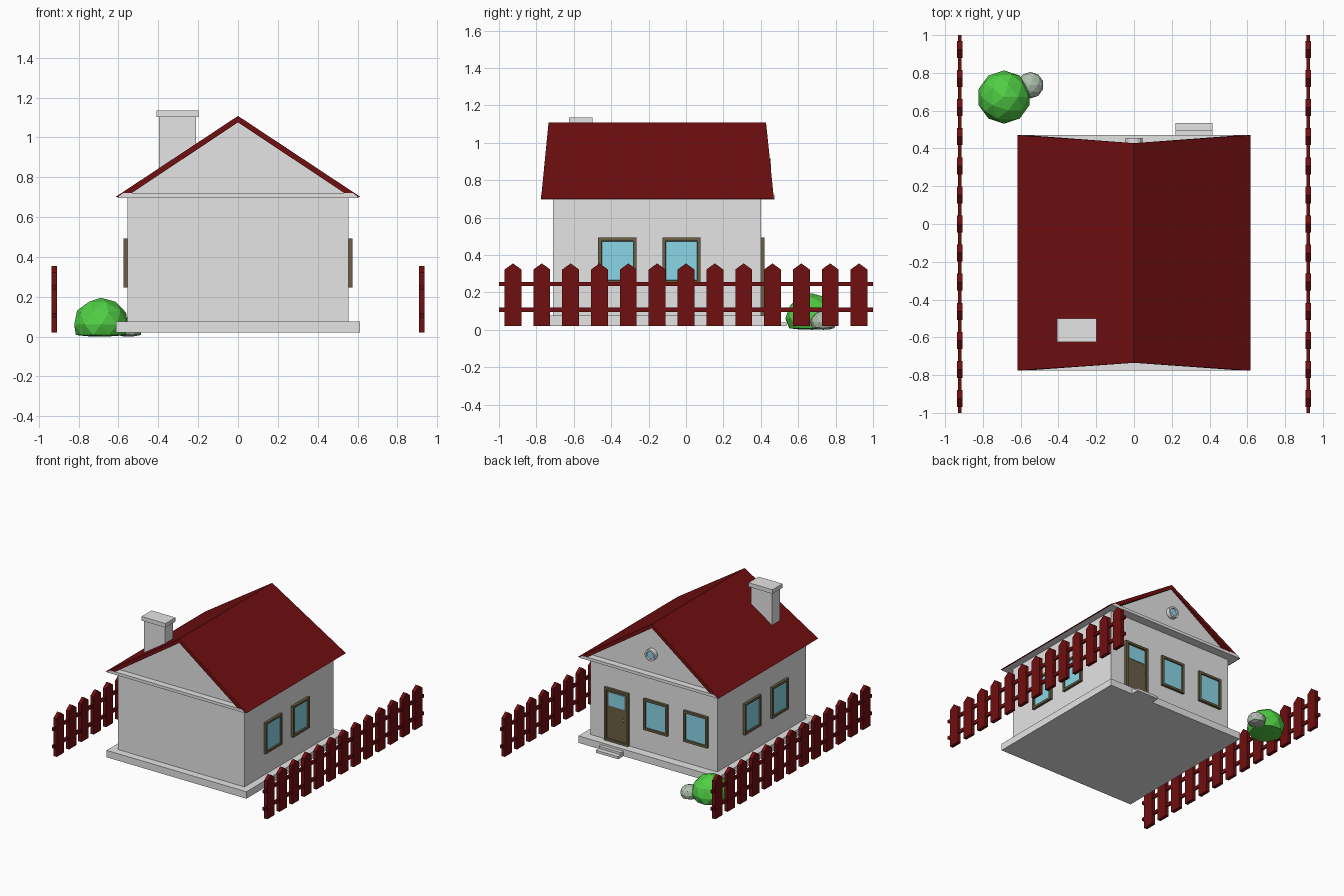
import bpy, bmesh, math
from mathutils import Vector, Matrix

if "Cube" in bpy.data.objects:
    bpy.data.objects.remove(bpy.data.objects["Cube"])


def material(name, rgb):
    m = bpy.data.materials.new(name)
    m.diffuse_color = (*rgb, 1)
    m.use_nodes = True
    m.node_tree.nodes["Principled BSDF"].inputs["Base Color"].default_value = m.diffuse_color
    return m


RED = material("dark red", (0.16, 0.0045, 0.005))
GREY = material("light grey", (0.78, 0.78, 0.78))
BROWN = material("frame brown", (0.15, 0.115, 0.06))
GLASS = material("glass blue", (0.25, 0.68, 0.80))
GREEN = material("bush green", (0.08, 0.62, 0.06))
STONE = material("stone green grey", (0.42, 0.52, 0.42))


def finish(bm, name, *mats):
    bmesh.ops.recalc_face_normals(bm, faces=bm.faces)
    me = bpy.data.meshes.new(name)
    bm.to_mesh(me)
    bm.free()
    for m in mats:
        me.materials.append(m)
    ob = bpy.data.objects.new(name, me)
    bpy.context.collection.objects.link(ob)
    return ob


def add_box(bm, x0, x1, y0, y1, z0, z1):
    mat = Matrix.Translation(((x0 + x1) / 2, (y0 + y1) / 2, (z0 + z1) / 2))
    mat = mat @ Matrix.Diagonal((x1 - x0, y1 - y0, z1 - z0, 1))
    return bmesh.ops.create_cube(bm, size=1, matrix=mat)["verts"]


def box(name, mat, *dims):
    bm = bmesh.new()
    add_box(bm, *dims)
    return finish(bm, name, mat)


def add_prism(bm, loop_a, loop_b):
    a = [bm.verts.new(p) for p in loop_a]
    b = [bm.verts.new(p) for p in loop_b]
    bm.faces.new(a)
    bm.faces.new(b)
    n = len(a)
    for i in range(n):
        bm.faces.new((a[i], a[(i + 1) % n], b[(i + 1) % n], b[i]))


def prism_y(name, mat, profile, y0, y1):
    bm = bmesh.new()
    add_prism(bm, [(x, y0, z) for x, z in profile], [(x, y1, z) for x, z in profile])
    return finish(bm, name, mat)


# House body
box("foundation_slab", GREY, -0.613, 0.613, -0.77, 0.47, 0.02, 0.075)
box("walls", GREY, -0.555, 0.555, -0.711, 0.401, 0.07, 0.70)
box("upper_step", GREY, 0.22, 0.415, 0.46, 0.498, 0.02, 0.058)
box("lower_step", GREY, 0.22, 0.415, 0.46, 0.536, 0.02, 0.04)
prism_y("cornice", GREY, [(-0.607, 0.697), (0.607, 0.697), (0.578, 0.72), (-0.578, 0.72)], -0.776, 0.472)
prism_y("gable", GREY, [(-0.57, 0.71), (0.57, 0.71), (0, 1.08)], -0.725, 0.42)


# Roof, with its ridge shorter than its eaves
def roof_end(eave_y, ridge_y):
    return [(-0.617, eave_y, 0.70), (0, ridge_y, 1.108), (0.617, eave_y, 0.70),
            (0.565, eave_y, 0.70), (0, ridge_y, 1.076), (-0.565, eave_y, 0.70)]


bm = bmesh.new()
add_prism(bm, roof_end(-0.775, -0.735), roof_end(0.47, 0.428))
finish(bm, "roof", RED)

# Chimney
box("chimney_shaft", GREY, -0.396, -0.212, -0.613, -0.512, 0.78, 1.11)
box("chimney_cap", GREY, -0.408, -0.198, -0.625, -0.50, 1.103, 1.135)


# Windows and door: frame plate with a sunk pane, drawn in the xz plane facing +y
def opening(name, centre, angle, w, z0, z1, depth=0.02):
    bm = bmesh.new()
    add_box(bm, -w / 2, w / 2, -0.005, depth, z0, z1)
    front = max(bm.faces, key=lambda f: f.calc_center_median().y)
    bmesh.ops.inset_region(bm, faces=[front], thickness=0.025)
    bmesh.ops.inset_region(bm, faces=[front], thickness=0.003, depth=-0.01)
    front.material_index = 1
    ob = finish(bm, name, BROWN, GLASS)
    ob.data.transform(Matrix.Translation(centre) @ Matrix.Rotation(angle, 4, 'Z'))
    return ob


for side, s in (("right", 1), ("left", -1)):
    for i, y in enumerate((-0.367, -0.024)):
        opening(f"{side}_window_{i + 1}", (s * 0.555, y, 0), -s * math.pi / 2, 0.205, 0.247, 0.493)
for i, x in enumerate((-0.023, -0.374)):
    opening(f"back_window_{i + 1}", (x, 0.401, 0), 0, 0.208, 0.247, 0.493)

bm = bmesh.new()
add_box(bm, 0.215, 0.425, 0.396, 0.421, 0.075, 0.493)
front = max(bm.faces, key=lambda f: f.calc_center_median().y)
bmesh.ops.inset_region(bm, faces=[front], thickness=0.025)
bmesh.ops.inset_region(bm, faces=[front], thickness=0.002, depth=-0.01)
finish(bm, "door", BROWN)
box("door_pane", GLASS, 0.25, 0.39, 0.405, 0.415, 0.355, 0.462)
bm = bmesh.new()
bmesh.ops.create_icosphere(bm, subdivisions=1, radius=0.01, matrix=Matrix.Translation((0.257, 0.42, 0.27)))
finish(bm, "door_knob", GREY)

# Round gable window
bm = bmesh.new()
bmesh.ops.create_cone(bm, cap_ends=True, segments=16, radius1=0.045, radius2=0.045, depth=0.04,
                      matrix=Matrix.Translation((0, 0.435, 0.87)) @ Matrix.Rotation(-math.pi / 2, 4, 'X'))
front = max(bm.faces, key=lambda f: f.calc_center_median().y)
bmesh.ops.inset_region(bm, faces=[front], thickness=0.013)
bmesh.ops.inset_region(bm, faces=[front], thickness=0.001, depth=-0.012)
front.material_index = 1
finish(bm, "round_window", GREY, GLASS)


# Fences: pointed pickets on two rails
for side, s in (("right", 1), ("left", -1)):
    bm = bmesh.new()
    cx = s * 0.923
    for i in range(13):
        y = -0.925 + i * 1.85 / 12
        prof = [(-0.045, 0.02), (0.045, 0.02), (0.045, 0.322), (0, 0.355), (-0.045, 0.322)]
        add_prism(bm, [(cx - 0.014, y + a, z) for a, z in prof], [(cx + 0.014, y + a, z) for a, z in prof])
    for z0, z1 in ((0.096, 0.119), (0.233, 0.256)):
        add_box(bm, cx - 0.009, cx + 0.009, -1, 1, z0, z1)
    finish(bm, f"{side}_fence", RED)


# Bush and stone: low-poly balls with flattened bottoms
def ball(name, mat, centre, r, height):
    bm = bmesh.new()
    bmesh.ops.create_icosphere(bm, subdivisions=2, radius=1)
    for v in bm.verts:
        z = v.co.z * height + centre[2]
        v.co = Vector((v.co.x * r + centre[0], v.co.y * r + centre[1], max(z, 0.015 * (1 + v.co.z))))
    finish(bm, name, mat)


ball("bush", GREEN, (-0.688, 0.672, 0.06), 0.141, 0.135)
ball("stone", STONE, (-0.548, 0.735, 0.04), 0.07, 0.06)
